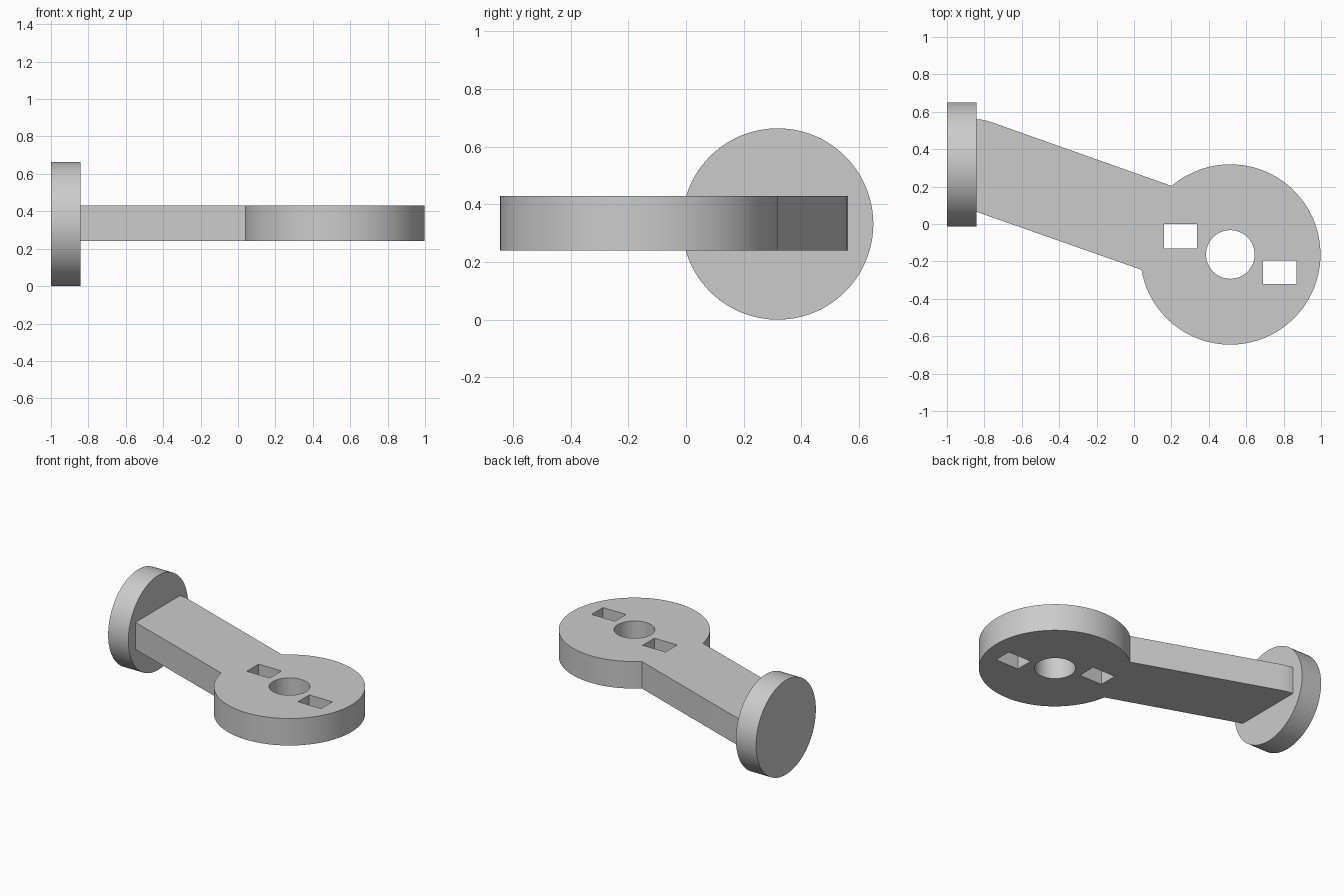
import bpy, bmesh
from math import atan2, cos, sin, pi, radians
from mathutils import Matrix

if "Cube" in bpy.data.objects:
    bpy.data.objects.remove(bpy.data.objects["Cube"], do_unlink=True)

grey = bpy.data.materials.new("plain_grey")
grey.use_nodes = True
colour = (0.6, 0.6, 0.6, 1)
grey.diffuse_color = colour
grey.node_tree.nodes["Principled BSDF"].inputs["Base Color"].default_value = colour

HUB_X, HUB_Y, HUB_R = 0.515, -0.163, 0.482
BOTTOM, TOP = 0.24, 0.43
MID = (BOTTOM + TOP) / 2


def finish(name, bm):
    mesh = bpy.data.meshes.new(name)
    bmesh.ops.recalc_face_normals(bm, faces=bm.faces)
    bm.to_mesh(mesh)
    bm.free()
    mesh.materials.append(grey)
    obj = bpy.data.objects.new(name, mesh)
    bpy.context.collection.objects.link(obj)
    return obj


def prism(name, outline, low, high):
    bm = bmesh.new()
    face = bm.faces.new([bm.verts.new((x, y, low)) for x, y in outline])
    new = bmesh.ops.extrude_face_region(bm, geom=[face])["geom"]
    verts = [v for v in new if isinstance(v, bmesh.types.BMVert)]
    bmesh.ops.translate(bm, verts=verts, vec=(0, 0, high - low))
    return finish(name, bm)


def arc(radius, start, end, steps):
    angles = [start + (end - start) * i / steps for i in range(steps + 1)]
    return [(HUB_X + radius * cos(a), HUB_Y + radius * sin(a)) for a in angles]


def smooth(obj):
    bpy.ops.object.select_all(action="DESELECT")
    obj.select_set(True)
    bpy.context.view_layer.objects.active = obj
    bpy.ops.object.shade_smooth_by_angle(angle=radians(25))


# Slanted arm running into the round hub, as one plate
start = atan2(-0.245 - HUB_Y, 0.04 - HUB_X)
end = atan2(0.205 - HUB_Y, 0.2 - HUB_X)
arm_end = [(-0.75, 0.54), (-0.79, 0.553), (-0.82, 0.559), (-0.85, 0.561), (-0.85, 0.068)]
plate = prism("arm_and_hub", arc(HUB_R, start, end, 96) + arm_end, BOTTOM, TOP)

# Centre bore and two square slots
cutters = [prism("bore_cutter", arc(0.13, 0, 2 * pi * 63 / 64, 63), 0.1, 0.6)]
for x0, x1, y0, y1 in [(0.16, 0.337, -0.13, 0), (0.69, 0.87, -0.32, -0.195)]:
    slot = [(x0, y0), (x1, y0), (x1, y1), (x0, y1)]
    cutters.append(prism("slot_cutter", slot, 0.1, 0.6))

bpy.context.view_layer.objects.active = plate
for cutter in cutters:
    cut = plate.modifiers.new("cut", "BOOLEAN")
    cut.operation = "DIFFERENCE"
    cut.solver = "EXACT"
    cut.object = cutter
    bpy.ops.object.modifier_apply(modifier=cut.name)
    bpy.data.objects.remove(cutter, do_unlink=True)
smooth(plate)

# Upright end disc
bm = bmesh.new()
bmesh.ops.create_cone(
    bm, cap_ends=True, segments=96, radius1=0.332, radius2=0.332, depth=0.157,
    matrix=Matrix.Translation((-0.9215, 0.318, 0.332)) @ Matrix.Rotation(pi / 2, 4, "Y"))
smooth(finish("end_disc", bm))
